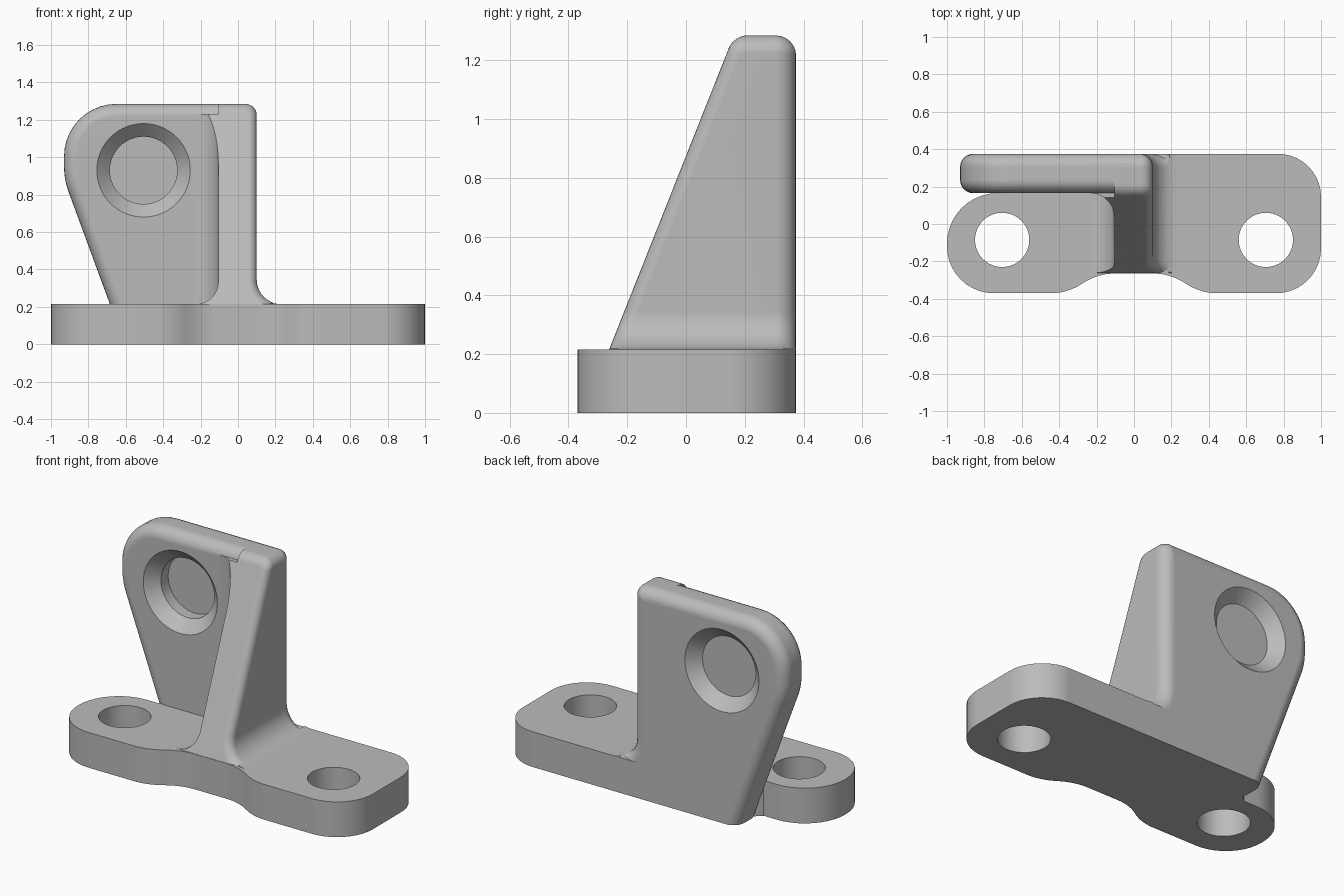
import bpy, bmesh, math
from mathutils import Vector, Matrix

if "Cube" in bpy.data.objects:
    bpy.data.objects.remove(bpy.data.objects["Cube"])

grey = bpy.data.materials.new("plain_grey")
grey.use_nodes = True
colour = (0.5, 0.5, 0.5, 1)
grey.diffuse_color = colour
grey.node_tree.nodes["Principled BSDF"].inputs["Base Color"].default_value = colour

TOP, BACK, FRONT, FLOOR = 1.285, 0.375, 0.165, 0.215


def rounded(corners, steps=10):
    """Polygon from (u, v, radius) corners, each replaced by a tangent arc."""
    out = []
    for i, (u, v, r) in enumerate(corners):
        p = Vector((u, v))
        if r == 0:
            out.append(p)
            continue
        a = (Vector(corners[i - 1][:2]) - p).normalized()
        b = (Vector(corners[(i + 1) % len(corners)][:2]) - p).normalized()
        half = a.angle(b) / 2
        centre = p + (a + b).normalized() * r / math.sin(half)
        start = p + a * r / math.tan(half) - centre
        sweep = start.angle_signed(p + b * r / math.tan(half) - centre)
        for k in range(steps + 1):
            out.append(centre + Matrix.Rotation(-sweep * k / steps, 2) @ start)
    return out


def prism(points, place, lo, hi):
    """Extrude a flat outline; place(u, v, depth) gives the 3D point."""
    bm = bmesh.new()
    face = bm.faces.new([bm.verts.new(place(p[0], p[1], lo)) for p in points])
    ext = bmesh.ops.extrude_face_region(bm, geom=[face])["geom"]
    move = Vector(place(0, 0, hi)) - Vector(place(0, 0, lo))
    bmesh.ops.translate(bm, vec=move, verts=[g for g in ext if isinstance(g, bmesh.types.BMVert)])
    bmesh.ops.recalc_face_normals(bm, faces=bm.faces)
    return bm


def bevel(bm, test, width):
    edges = [e for e in bm.edges if test(e.verts[0].co, e.verts[1].co)]
    bmesh.ops.bevel(bm, geom=edges, offset=width, segments=6, profile=0.5, affect="EDGES")


def finish(bm, name):
    bmesh.ops.recalc_face_normals(bm, faces=bm.faces)
    mesh = bpy.data.meshes.new(name)
    bm.to_mesh(mesh)
    bm.free()
    mesh.materials.append(grey)
    ob = bpy.data.objects.new(name, mesh)
    bpy.context.collection.objects.link(ob)
    return ob


def combine(ob, other, operation):
    mod = ob.modifiers.new("combine", "BOOLEAN")
    mod.operation, mod.object, mod.solver = operation, other, "EXACT"
    bpy.context.view_layer.objects.active = ob
    bpy.ops.object.modifier_apply(modifier=mod.name)
    bpy.data.objects.remove(other)


def cutter(location, r1, r2, depth, turn=0):
    bm = bmesh.new()
    bmesh.ops.create_cone(bm, cap_ends=True, segments=64, radius1=r1, radius2=r2, depth=depth,
                          matrix=Matrix.Translation(location) @ Matrix.Rotation(turn, 4, "X"))
    ob = finish(bm, "hole_cutter")
    ob.hide_render = True
    return ob


def plan(u, v, d):
    return (u, v, d)


def elevation(u, v, d):
    return (u, d, v)


# Foot with rounded ends and a waisted front
foot = finish(prism(rounded([
    (-1, -0.37, 0.25), (-0.36, -0.37, 0.3), (-0.19, -0.265, 0.3),
    (0.19, -0.265, 0.3), (0.36, -0.37, 0.3), (1, -0.37, 0.24),
    (1, BACK, 0.23), (-0.5, BACK, 0), (-0.55, 0.25, 0),
    (-0.64, FRONT, 0), (-1, FRONT, 0.27)]), plan, 0, FLOOR), "bracket")

# Upright plate with soft front and back rims
bm = prism(rounded([(-0.606, 0, 0), (0, 0, 0), (0, TOP, 0), (-0.93, TOP, 0.28),
                    (-0.93, 0.88, 0.4)]), elevation, FRONT, BACK)
bevel(bm, lambda a, b: abs(a.y - b.y) < 1e-4 and (a.x + b.x) < -0.01
      and (a.z + b.z) > 0.01, 0.07)
plate = finish(bm, "plate")

# Sloping front plane shared by the rib and its inner fillet
slope_low, slope_high = Vector((0, -0.262, FLOOR)), Vector((0, 0.145, 1.24))
run = slope_high - slope_low
slope_normal = Vector((0, -run.z, run.y)).normalized()


def cut_slope(bm):
    geom = bm.verts[:] + bm.edges[:] + bm.faces[:]
    cut = bmesh.ops.bisect_plane(bm, geom=geom, plane_co=slope_low,
                                 plane_no=slope_normal, clear_outer=True)["geom_cut"]
    bmesh.ops.contextual_create(bm, geom=[g for g in cut if isinstance(g, bmesh.types.BMEdge)])
    bmesh.ops.recalc_face_normals(bm, faces=bm.faces)


def on_slope(p):
    return abs((p - slope_low).dot(slope_normal)) < 1e-4


# Rib with flared foot, rounded back corner and sloped front
bm = prism(rounded([(-0.26, 0.205, 0), (0.26, 0.205, 0), (0.26, FLOOR, 0), (0.1, FLOOR, 0.13),
                    (0.1, TOP, 0.06), (-0.105, TOP, 0), (-0.105, FLOOR, 0.12),
                    (-0.26, FLOOR, 0)]), elevation, -0.32, BACK)
cut_slope(bm)
bevel(bm, lambda a, b: a.y > 0.37 and b.y > 0.37 and min(a.z, b.z) > FLOOR + 0.002
      and (a.x + b.x > 0.1 or min(a.z, b.z) > 1.2), 0.07)
bevel(bm, lambda a, b: on_slope(a) and on_slope(b) and min(a.z, b.z) > FLOOR + 0.002
      and (a.x + b.x > 0.1 or min(a.z, b.z) > 1.2), 0.045)
rib = finish(bm, "rib")

# Inner fillet between the rib and the plate
bm = prism(rounded([(-0.09, 0.2, 0), (-0.24, 0.2, 0), (-0.24, FRONT, 0),
                    (-0.105, FRONT, 0.13), (-0.105, 0.03, 0), (-0.09, 0.03, 0)]), plan, 0.2, 1.23)
cut_slope(bm)
fillet = finish(bm, "fillet")

for part in (plate, rib, fillet):
    combine(foot, part, "UNION")

# Mounting holes in the foot
for x in (-0.705, 0.705):
    combine(foot, cutter((x, -0.085, 0.1), 0.145, 0.145, 0.4), "DIFFERENCE")

# Plate hole, countersunk on both faces
quarter = math.pi / 2
combine(foot, cutter((-0.505, 0.27, 0.93), 0.18, 0.18, 0.5, quarter), "DIFFERENCE")
for y, turn in ((FRONT + 0.03, -quarter), (BACK - 0.03, quarter)):
    combine(foot, cutter((-0.505, y, 0.93), 0.26, 0.18, 0.08, turn), "DIFFERENCE")

# Smooth rounds with crisp edges
bpy.ops.object.select_all(action="DESELECT")
foot.select_set(True)
bpy.context.view_layer.objects.active = foot
bpy.ops.object.shade_smooth_by_angle(angle=math.radians(30))
weighted = foot.modifiers.new("even_normals", "WEIGHTED_NORMAL")
weighted.keep_sharp = True
